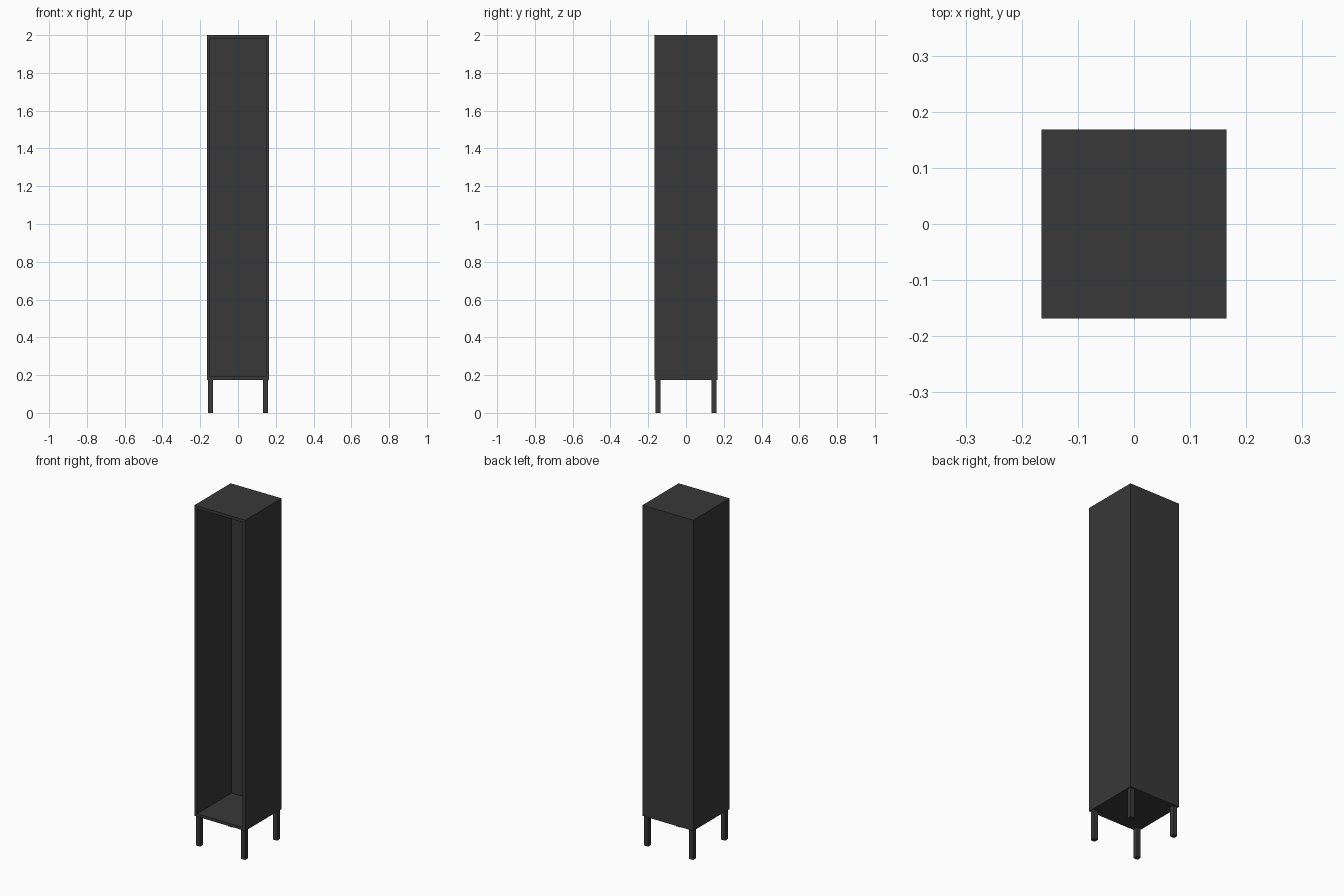
import bpy

if "Cube" in bpy.data.objects:
    bpy.data.objects.remove(bpy.data.objects["Cube"])

W, D = 0.33, 0.336        # outer width and depth
Z0, Z1 = 0.175, 2.0       # underside and top of the carcass
T = 0.017                 # panel thickness
LEG = 0.026

black = bpy.data.materials.new("black_paint")
black.diffuse_color = (0.04, 0.04, 0.04, 1)
black.use_nodes = True
black.node_tree.nodes["Principled BSDF"].inputs["Base Color"].default_value = black.diffuse_color


def box(name, lo, hi):
    """Axis-aligned box between two corners."""
    bpy.ops.mesh.primitive_cube_add(
        size=1, location=[(a + b) / 2 for a, b in zip(lo, hi)])
    ob = bpy.context.object
    ob.name = name
    ob.scale = [b - a for a, b in zip(lo, hi)]
    bpy.ops.object.transform_apply(location=False, rotation=False, scale=True)
    ob.data.materials.append(black)
    return ob


x, y = W / 2, D / 2

# Carcass panels, open at the front
box("left_side", (-x, -y, Z0), (-x + T, y, Z1))
box("right_side", (x - T, -y, Z0), (x, y, Z1))
box("top_panel", (-x + T, -y, Z1 - T), (x - T, y, Z1))
box("bottom_panel", (-x + T, -y, Z0), (x - T, y, Z0 + T))
box("back_panel", (-x + T, y - T, Z0 + T), (x - T, y, Z1 - T))

# Four square legs, slightly inset from the corners
for side, sx in (("left", -1), ("right", 1)):
    for end, sy in (("front", -1), ("back", 1)):
        cx, cy = sx * 0.146, sy * 0.148
        h = LEG / 2
        box(f"{end}_{side}_leg", (cx - h, cy - h, 0), (cx + h, cy + h, Z0))
